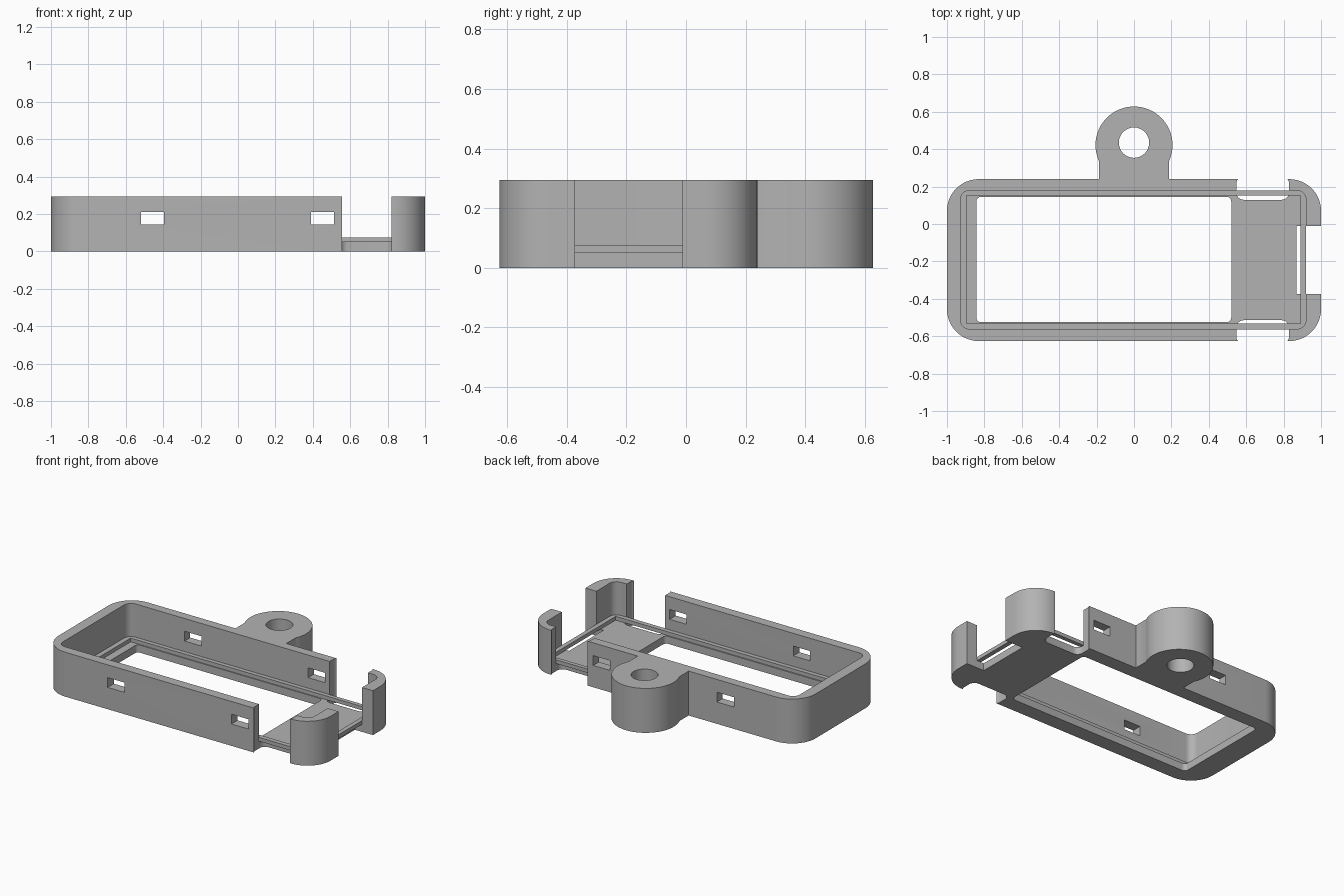
import bpy, bmesh
from math import sin, cos, pi

if "Cube" in bpy.data.objects:
    bpy.data.objects.remove(bpy.data.objects["Cube"])

grey = bpy.data.materials.new("plain grey")
grey.use_nodes = True
colour = (0.45, 0.45, 0.45, 1)
grey.diffuse_color = colour
grey.node_tree.nodes["Principled BSDF"].inputs["Base Color"].default_value = colour

HEIGHT = 0.295
MID_Y = -0.1925      # centre line of the frame
FLOOR, LEDGE = 0.05, 0.075


def prism(name, outline, z0, z1):
    """Extrude a closed outline between two heights."""
    bm = bmesh.new()
    face = bm.faces.new([bm.verts.new((x, y, z0)) for x, y in outline])
    top = bmesh.ops.extrude_face_region(bm, geom=[face])["geom"]
    bmesh.ops.translate(bm, vec=(0, 0, z1 - z0),
                        verts=[v for v in top if isinstance(v, bmesh.types.BMVert)])
    bmesh.ops.recalc_face_normals(bm, faces=bm.faces)
    mesh = bpy.data.meshes.new(name)
    bm.to_mesh(mesh)
    bm.free()
    mesh.materials.append(grey)
    obj = bpy.data.objects.new(name, mesh)
    bpy.context.collection.objects.link(obj)
    return obj


def rounded(x0, x1, y0, y1, r=0, steps=8):
    """Rectangle outline with rounded corners."""
    if r == 0:
        return [(x0, y0), (x1, y0), (x1, y1), (x0, y1)]
    corners = [(x1 - r, y1 - r), (x0 + r, y1 - r), (x0 + r, y0 + r), (x1 - r, y0 + r)]
    return [(cx + r * cos((q + i / steps) * pi / 2), cy + r * sin((q + i / steps) * pi / 2))
            for q, (cx, cy) in enumerate(corners) for i in range(steps + 1)]


def circle(cy, r, n=64):
    return [(r * cos(2 * pi * i / n), cy + r * sin(2 * pi * i / n)) for i in range(n)]


def combine(target, tool, operation):
    """Apply a boolean and discard the tool."""
    mod = target.modifiers.new("combine", "BOOLEAN")
    mod.operation, mod.solver, mod.object = operation, "EXACT", tool
    bpy.context.view_layer.objects.active = target
    bpy.ops.object.modifier_apply(modifier=mod.name)
    bpy.data.objects.remove(tool)


def cut(target, outline, z0, z1):
    combine(target, prism("cutter", outline, z0, z1), "DIFFERENCE")


# Outer block with its hanging tab
frame = prism("case_frame", rounded(-1, 1, -0.626, 0.24, 0.17, 12), 0, HEIGHT)
combine(frame, prism("tab_neck", rounded(-0.187, 0.187, 0.1, 0.36), 0, HEIGHT), "UNION")
combine(frame, prism("tab_round", circle(0.422, 0.206), 0, HEIGHT), "UNION")
cut(frame, circle(0.435, 0.081), -0.1, 0.5)

# Cavity, stepped ledge and display window
cut(frame, rounded(-0.928, 0.92, -0.562, 0.18, 0.05), LEDGE, 0.5)
cut(frame, rounded(-0.895, 0.89, -0.533, 0.152), FLOOR, 0.2)
cut(frame, rounded(-0.843, 0.52, -0.525, 0.145, 0.025), -0.1, 0.2)

# Notches in both long walls, leaving a thin ledge bar across each
for side in (-1, 1):
    def span(a, b):
        return sorted((MID_Y + side * a, MID_Y + side * b))
    notch = prism("side_notch", rounded(0.547, 0.829, *span(0.322, 0.448), 0.04), -0.1, 0.5)
    cut(notch, rounded(0.5, 0.9, *span(0.3, 0.372)), FLOOR, LEDGE)
    combine(frame, notch, "DIFFERENCE")

# Notch in the end wall, again leaving the ledge bar
notch = prism("end_notch", rounded(0.868, 1.1, -0.373, -0.012), -0.1, 0.5)
cut(notch, rounded(0.8, 0.92, -0.5, 0.1), FLOOR, LEDGE)
combine(frame, notch, "DIFFERENCE")

# Clip slots through both long walls
for x in (-0.457, 0.452):
    cut(frame, rounded(x - 0.062, x + 0.062, -0.8, 0.3), 0.145, 0.21)

# Smooth curved walls, crisp edges
bpy.ops.object.select_all(action="DESELECT")
frame.select_set(True)
bpy.context.view_layer.objects.active = frame
bpy.ops.object.shade_smooth_by_angle(angle=pi / 6)
